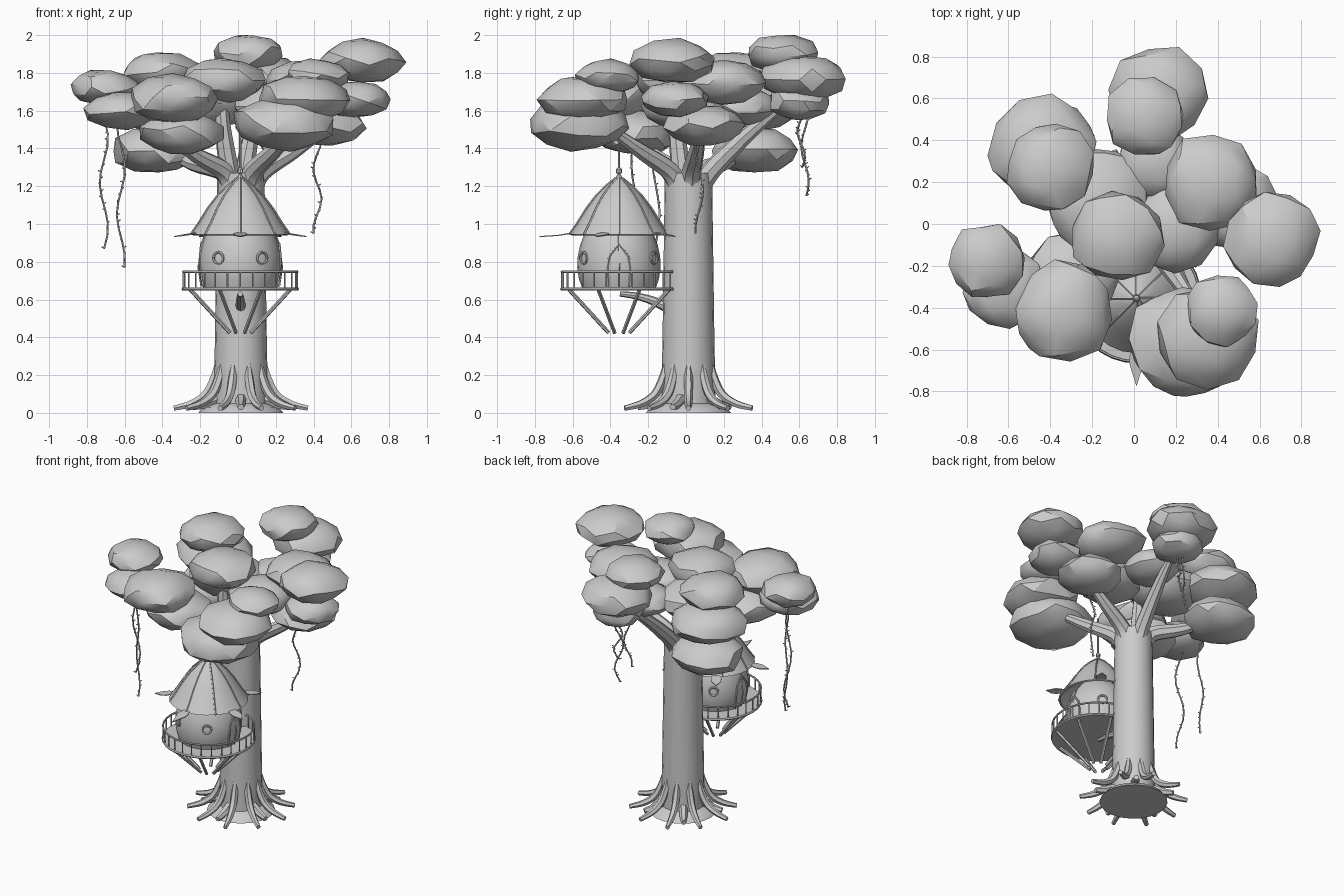
import bpy, bmesh, math, random
from mathutils import Vector, Matrix

if "Cube" in bpy.data.objects:
    bpy.data.objects.remove(bpy.data.objects["Cube"])

random.seed(4)
grey = bpy.data.materials.new("plain grey")
grey.diffuse_color = (0.6, 0.6, 0.6, 1)
grey.use_nodes = True
grey.node_tree.nodes["Principled BSDF"].inputs["Base Color"].default_value = grey.diffuse_color
POD = Vector((0.012, -0.355, 0))


def finish(name, bm, angle=35):
    bmesh.ops.recalc_face_normals(bm, faces=bm.faces)
    me = bpy.data.meshes.new(name)
    bm.to_mesh(me)
    bm.free()
    ob = bpy.data.objects.new(name, me)
    bpy.context.collection.objects.link(ob)
    me.materials.append(grey)
    bpy.ops.object.select_all(action='DESELECT')
    ob.select_set(True)
    bpy.context.view_layer.objects.active = ob
    bpy.ops.object.shade_smooth_by_angle(angle=math.radians(angle))
    return ob


def polar(c, a, r, z):
    return Vector((c[0] + r * math.cos(a), c[1] + r * math.sin(a), z))


def curve(pts, n=4):
    """Catmull-Rom through (position, radius) points."""
    p = [pts[0]] + pts + [pts[-1]]
    f = lambda a, b, c, d, t: 0.5 * (2 * b + (c - a) * t + (2 * a - 5 * b + 4 * c - d) * t * t
                                     + (3 * b - a - 3 * c + d) * t ** 3)
    out = []
    for i in range(1, len(p) - 2):
        for k in range(n):
            q = [p[i + j] for j in (-1, 0, 1, 2)]
            out.append((f(*[Vector(v[0]) for v in q], k / n), f(*[v[1] for v in q], k / n)))
    return out + [(Vector(pts[-1][0]), pts[-1][1])]


def tube(bm, pts, sides=6, closed=False):
    pts = [(Vector(p), r) for p, r in pts]
    n, rings = len(pts), []
    for i, (p, r) in enumerate(pts):
        a = pts[(i - 1) % n if closed else max(i - 1, 0)][0]
        b = pts[(i + 1) % n if closed else min(i + 1, n - 1)][0]
        m = (b - a).to_track_quat('Z', 'Y').to_matrix()
        rings.append([bm.verts.new(p + m @ polar((0, 0), 2 * math.pi * k / sides, r, 0))
                      for k in range(sides)])
    for i in range(n if closed else n - 1):
        A, B = rings[i], rings[(i + 1) % n]
        # match the nearest vertex so rings never twist
        s = min(range(sides), key=lambda s: sum((A[k].co - B[(k + s) % sides].co).length for k in range(sides)))
        for k in range(sides):
            bm.faces.new((A[k], A[(k + 1) % sides], B[(k + 1 + s) % sides], B[(k + s) % sides]))
    if not closed:
        bm.faces.new(rings[0])
        bm.faces.new(rings[-1])


def lathe(name, prof, c, sides, angle=35):
    bm = bmesh.new()
    vs = [bm.verts.new((c[0] + r, c[1], z)) for r, z in prof]
    es = [bm.edges.new(e) for e in zip(vs, vs[1:])]
    bmesh.ops.spin(bm, geom=vs + es, cent=(c[0], c[1], 0), axis=(0, 0, 1), angle=2 * math.pi, steps=sides)
    bmesh.ops.remove_doubles(bm, verts=bm.verts, dist=1e-4)
    return finish(name, bm, angle)


# trunk with root plate
T = (0.015, 0.013)
lathe("trunk", [(0, 0), (.225, 0), (.2, .03), (.145, .05), (.138, .35), (.125, 1.27), (0, 1.27)], T, 20)

# large roots and a few short roots between them
bm = bmesh.new()
for i in range(10):
    a = i * math.pi / 5
    path = [(.125, .28, .01), (.14, .19, .023), (.185, .1, .024), (.26, .05, .021), (.355, .025, .015)]
    tube(bm, curve([(polar(T, a, r, z), w) for r, z, w in path]), 6)
    if i % 2:
        b = a + math.pi / 10
        tube(bm, [(polar(T, b, .12, .08), .03), (polar(T, b, .2, .045), .026), (polar(T, b, .27, .03), .018)], 6)
finish("roots", bm)

# main branches
bm = bmesh.new()
for x, y, z in [(-.36, -.28, 1.46), (.3, -.4, 1.5), (.46, .08, 1.5), (.1, .5, 1.62), (-.4, .32, 1.4),
                (-.08, -.05, 1.72)]:
    d = Vector((x - T[0], y - T[1], 0))
    s = Vector((T[0], T[1], 1.18)) + d.normalized() * .06
    tube(bm, curve([(s, .055), (s + d * .12 + Vector((0, 0, .1)), .053),
                    (s + d * .5 + Vector((0, 0, (z - 1.18) * .65)), .042), ((x, y, z), .025)]), 8)
finish("branches", bm)

# foliage clumps: x, y, z, radius
clumps = [(.12, .62, 1.77, .23), (.05, .51, 1.90, .19), (.37, .2, 1.75, .23), (.66, -.07, 1.86, .22),
          (-.08, -.06, 1.76, .22), (-.40, .27, 1.80, .21), (-.44, .36, 1.62, .25), (-.71, -.18, 1.72, .18),
          (-.34, -.42, 1.66, .24), (-.62, -.3, 1.60, .19), (.35, -.54, 1.66, .24), (.42, -.41, 1.78, .17),
          (.24, -.56, 1.53, .27), (.2, -.02, 1.62, .22), (-.18, .12, 1.63, .25), (.63, -.06, 1.66, .18),
          (.46, .1, 1.52, .21), (-.43, .36, 1.39, .235), (-.3, -.26, 1.48, .22), (.13, .6, 1.64, .17),
          (.1, .3, 1.62, .18)]
for i, (x, y, z, r) in enumerate(clumps):
    bm = bmesh.new()
    bmesh.ops.create_icosphere(bm, subdivisions=2, radius=1)
    rot = Matrix.Rotation(random.uniform(0, 6.28), 3, 'Z') @ Matrix.Rotation(random.uniform(0, .6), 3, 'X')
    for v in bm.verts:
        c = rot @ v.co * random.uniform(.95, 1.08)
        v.co = Vector((x + c.x * r, y + c.y * r, z + c.z * r * (.54 if c.z > 0 else .52)))
    finish(f"foliage_clump_{i + 1}", bm, 30)

# hanging vines with twigs
bm = bmesh.new()
for x, y, z0, z1 in [(-.71, -.16, 1.68, .87), (-.62, -.27, 1.6, .77), (.42, .07, 1.5, .95),
                     (.1, .63, 1.65, 1.15), (.12, .61, 1.65, 1.3)]:
    n = 12
    pts = [Vector((x + .022 * math.sin(k * .9 + y * 9), y + .02 * math.sin(k * .7 + x * 7),
                   z0 + (z1 - z0) * k / n)) for k in range(n + 1)]
    tube(bm, [(p, .0055) for p in pts], 5)
    for p, q in zip(pts[3:], pts[4:] + [pts[-1]]):
        for m in (p, (p + q) / 2):
            a = random.uniform(0, 6.28)
            tube(bm, [(m, .003), (m + Vector((.015 * math.cos(a), .015 * math.sin(a), .009)), .003)], 4)
finish("vines", bm)

# pod body
lathe("pod_body", [(0, .66), (.195, .66), (.212, .71), (.221, .77), (.218, .83), (.205, .89), (.182, .95),
                   (.13, 1.02), (0, 1.04)], POD, 24, 40)

# pod roof, ribs, eave leaves
ROOF = [(.015, 1.245), (.065, 1.205), (.12, 1.15), (.17, 1.085), (.223, 1.0), (.262, .945)]
lathe("pod_roof", [(0, 1.25)] + ROOF + [(.25, .94), (.1, 1.05), (0, 1.1)], POD, 24, 40)
bm = bmesh.new()
for i in range(8):
    a = i * math.pi / 4 + math.pi / 2
    tube(bm, [(polar(POD, a, r + .001, z), .006) for r, z in ROOF], 5)
finish("roof_ribs", bm)
bm = bmesh.new()
for i in range(5):
    a = i * math.pi * 2 / 5 - math.pi / 2
    side = Vector((-math.sin(a), math.cos(a), 0))
    outline = [(.23, .01, .955), (.28, .035, .946), (.32, .032, .94), (.37 if i else .42, 0, .933),
               (.32, -.032, .94), (.28, -.035, .946), (.23, -.01, .955)]
    top = [bm.verts.new(polar(POD, a, r, z + .003) + side * w) for r, w, z in outline]
    low = [bm.verts.new(polar(POD, a, r, z - .003) + side * w) for r, w, z in outline]
    bm.faces.new(top)
    bm.faces.new(low)
    for k in range(7):
        bm.faces.new((top[k], top[(k + 1) % 7], low[(k + 1) % 7], low[k]))
finish("eave_leaves", bm)

# rope with knots
bm = bmesh.new()
tube(bm, [(POD + Vector((0, 0, z)), r) for z, r in
          [(1.23, .022), (1.25, .016), (1.265, .006), (1.27, .015), (1.29, .015), (1.3, .006), (1.56, .006)]], 8)
finish("hanging_rope", bm)

# round window frames and arched doors on the body
bm = bmesh.new()
for deg in (32, 148, 212, 328):
    a = math.radians(deg) - math.pi / 2
    u = Vector((-math.sin(a), math.cos(a), 0))
    c = polar(POD, a, .22, .82)
    tube(bm, [(c + u * .03 * math.cos(t * math.pi / 8) + Vector((0, 0, .03 * math.sin(t * math.pi / 8))), .007)
              for t in range(16)], 6, True)
finish("window_frames", bm)
bm = bmesh.new()
for a in (0, math.pi):
    door = [(-.06, .67, .206), (-.06, .77, .22), (-.05, .83, .218), (0, .895, .206), (.05, .83, .218),
            (.06, .77, .22), (.06, .67, .206)]
    tube(bm, [(polar(POD, a + w / .21, r, z), .007) for w, z, r in door], 6)
    tube(bm, [(polar(POD, a, r, z), .005) for r, z in [(.206, .67), (.222, .77), (.207, .89), (.184, .95)]], 5)
finish("door_frames", bm)

# platform, railing and struts
lathe("platform", [(0, .648), (.307, .648), (.311, .655), (.307, .664), (0, .664)], POD, 32)
bm = bmesh.new()
tube(bm, [(polar(POD, k * math.pi / 16, .302, .747), .0065) for k in range(32)], 6, True)
for k in range(28):
    a = k * math.pi / 14
    tube(bm, [(polar(POD, a, .302, .66), .0045), (polar(POD, a, .302, .747), .0045)], 5)
finish("railing", bm)
bm = bmesh.new()
for k in range(8):
    a = (k + .5) * math.pi / 4
    tube(bm, [(polar(POD, a, .285, .652), .011), (polar(POD, a, .06, .425), .011)], 6)
finish("platform_struts", bm)

# limb from trunk holding the platform
bm = bmesh.new()
tube(bm, curve([((.015, -.08, .55), .03), ((.013, -.18, .595), .023), ((.012, -.27, .62), .018),
                ((.012, -.35, .63), .014)]), 8)
finish("support_limb", bm)
